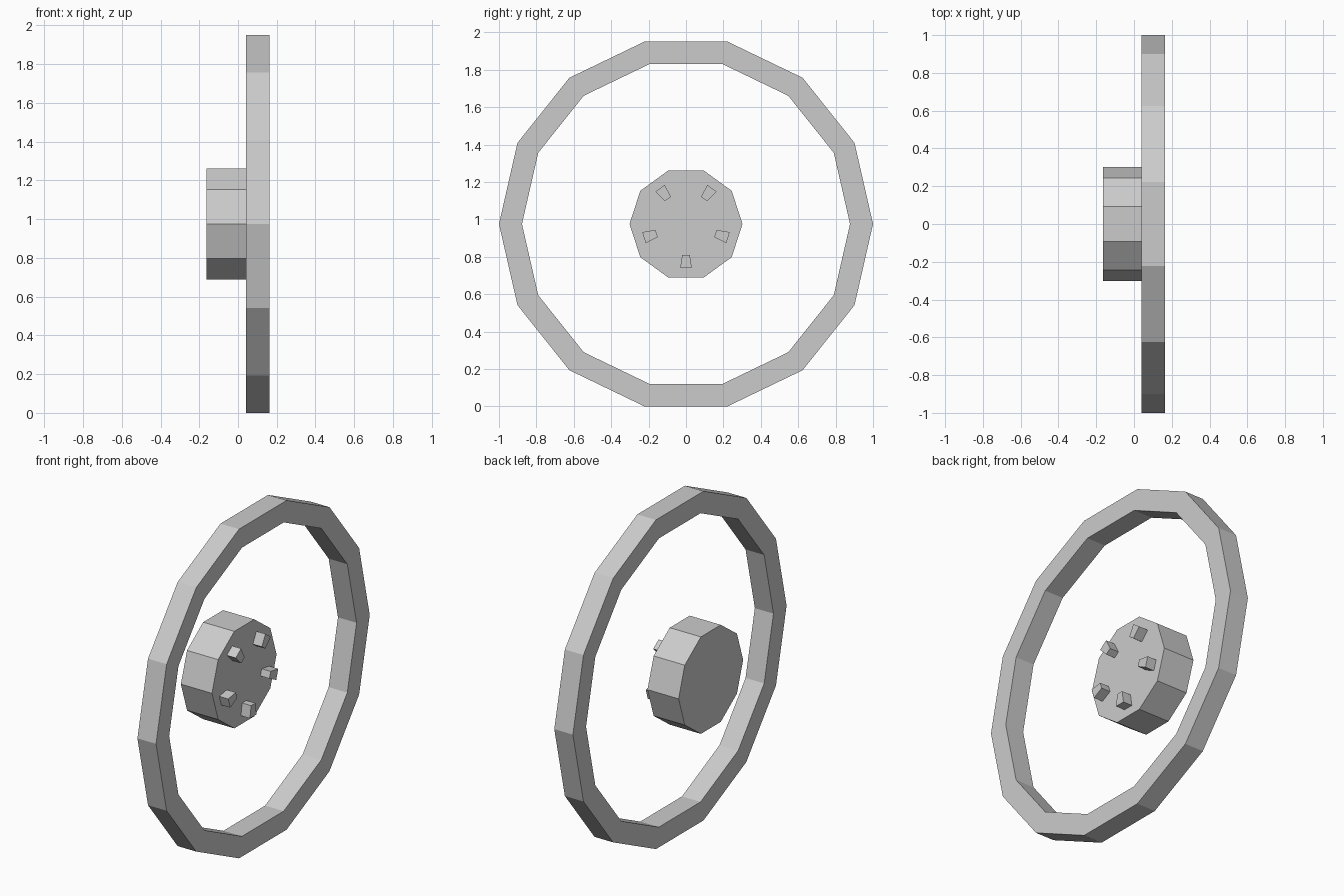
import bpy, bmesh
from math import cos, sin, pi, tau

if "Cube" in bpy.data.objects:
    bpy.data.objects.remove(bpy.data.objects["Cube"])

CZ = 0.975  # axle height


def polygon(n, r):
    return [(r * cos(tau * i / n), r * sin(tau * i / n)) for i in range(n)]


def make_object(name, bm):
    bmesh.ops.recalc_face_normals(bm, faces=bm.faces)
    mesh = bpy.data.meshes.new(name)
    bm.to_mesh(mesh)
    bm.free()
    obj = bpy.data.objects.new(name, mesh)
    obj.location.z = CZ
    bpy.context.collection.objects.link(obj)


def prism(name, outline, x0, x1):
    """Extrude a closed (y, z) outline along x."""
    bm = bmesh.new()
    a = [bm.verts.new((x0, y, z)) for y, z in outline]
    b = [bm.verts.new((x1, y, z)) for y, z in outline]
    n = len(outline)
    bm.faces.new(a)
    bm.faces.new(b)
    for i in range(n):
        j = (i + 1) % n
        bm.faces.new((a[i], a[j], b[j], b[i]))
    make_object(name, bm)


def ring(name, n, r_out, r_in, x0, x1):
    """Sweep a rectangular section round the x axis."""
    bm = bmesh.new()
    section = [(x0, r_out), (x1, r_out), (x1, r_in), (x0, r_in)]
    loops = [[bm.verts.new((x, r * c, r * s)) for x, r in section]
             for c, s in polygon(n, 1)]
    for i in range(n):
        p, q = loops[i], loops[(i + 1) % n]
        for k in range(4):
            m = (k + 1) % 4
            bm.faces.new((p[k], p[m], q[m], q[k]))
    make_object(name, bm)


# Outer rim
ring("rim", 14, 1.0, 0.877, 0.041, 0.163)

# Hub drum
prism("hub", polygon(10, 0.302), -0.163, 0.041)

# Five wedge-shaped lugs on the hub face
for i in range(5):
    t = -pi / 2 + tau * i / 5
    c, s = cos(t), sin(t)
    wedge = [(0.165, -0.02), (0.236, -0.031), (0.236, 0.031), (0.165, 0.02)]
    prism(f"lug_{i + 1}", [(r * c - w * s, r * s + w * c) for r, w in wedge],
          0.041, 0.1)
